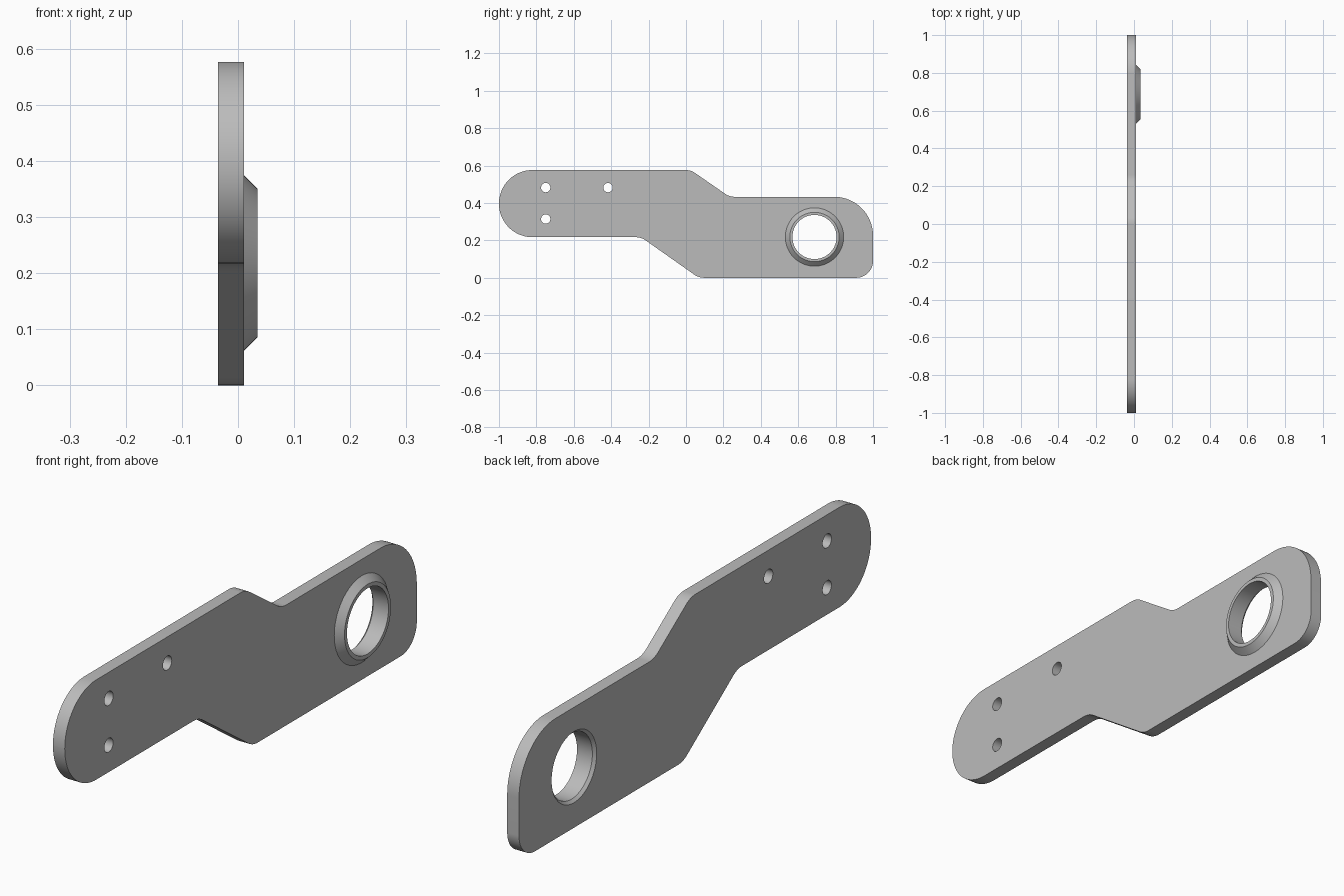
import bpy, bmesh
from math import cos, sin, pi, tan
from mathutils import Vector

cube = bpy.data.objects.get("Cube")
if cube:
    bpy.data.objects.remove(cube, do_unlink=True)

BACK, FACE, TIP = -0.036, 0.011, 0.035   # plate back, plate face, boss rim
BORE = (0.687, 0.218)                    # bore centre (y, z)
BORE_R = 0.118

steel = bpy.data.materials.new("grey_steel")
steel.use_nodes = True
colour = (0.5, 0.5, 0.5, 1)
steel.diffuse_color = colour
steel.node_tree.nodes["Principled BSDF"].inputs["Base Color"].default_value = colour


def make_object(name, bm):
    bmesh.ops.recalc_face_normals(bm, faces=bm.faces)
    mesh = bpy.data.meshes.new(name)
    bm.to_mesh(mesh)
    bm.free()
    mesh.materials.append(steel)
    obj = bpy.data.objects.new(name, mesh)
    bpy.context.collection.objects.link(obj)
    return obj


def rounded(corners):
    """Outline through (y, z, radius) corners, each replaced by an arc."""
    points = []
    count = len(corners)
    for i, (y, z, r) in enumerate(corners):
        p = Vector((y, z))
        a = (Vector(corners[i - 1][:2]) - p).normalized()
        b = (Vector(corners[(i + 1) % count][:2]) - p).normalized()
        half = a.angle(b) / 2
        centre = p + (a + b).normalized() * (r / sin(half))
        start = p + a * (r / tan(half)) - centre
        end = p + b * (r / tan(half)) - centre
        sweep = pi - 2 * half
        steps = max(5, int(sweep / 0.06))
        for k in range(steps + 1):
            t = k / steps
            points.append(centre + (start * sin((1 - t) * sweep)
                                    + end * sin(t * sweep)) / sin(sweep))
    return points


def lathe(name, profile, centre, closed=False, segments=64):
    """Turn an (x, radius) profile about an x-axis through centre."""
    bm = bmesh.new()
    rings = [[bm.verts.new((x, centre[0] + r * cos(2 * pi * k / segments),
                            centre[1] + r * sin(2 * pi * k / segments)))
              for k in range(segments)] for x, r in profile]
    pairs = list(zip(rings, rings[1:]))
    if closed:
        pairs.append((rings[-1], rings[0]))
    else:
        bm.faces.new(rings[0])
        bm.faces.new(rings[-1])
    for a, b in pairs:
        for k in range(segments):
            n = (k + 1) % segments
            bm.faces.new((a[k], a[n], b[n], b[k]))
    return make_object(name, bm)


# Offset arm plate: outline extruded through its thickness
outline = rounded([
    (-1, 0.217, 0.179), (-0.24, 0.217, 0.09), (0.068, 0, 0.09), (1, 0, 0.09),
    (1, 0.433, 0.208), (0.232, 0.433, 0.09), (0.026, 0.576, 0.09),
    (-1, 0.576, 0.179)])
bm = bmesh.new()
face = bm.faces.new([bm.verts.new((BACK, y, z)) for y, z in outline])
extruded = bmesh.ops.extrude_face_region(bm, geom=[face], use_keep_orig=True)
top = [v for v in extruded["geom"] if isinstance(v, bmesh.types.BMVert)]
bmesh.ops.translate(bm, verts=top, vec=(FACE - BACK, 0, 0))
plate = make_object("arm_plate", bm)

# Cutters: three bolt holes and the chamfered main bore
cutters = [lathe("bolt_hole_cutter", [(-0.1, 0.025), (0.1, 0.025)], c, segments=32)
           for c in ((-0.75, 0.482), (-0.75, 0.314), (-0.417, 0.482))]
cutters.append(lathe("bore_cutter", [(-0.1, 0.128), (BACK, 0.128),
                                     (BACK + 0.01, BORE_R), (0.1, BORE_R)], BORE))
bpy.context.view_layer.objects.active = plate
for cutter in cutters:
    cutter.hide_render = True
    cut = plate.modifiers.new("hole", "BOOLEAN")
    cut.operation = "DIFFERENCE"
    cut.solver = "EXACT"
    cut.object = cutter
    bpy.ops.object.modifier_apply(modifier=cut.name)
    bpy.data.objects.remove(cutter, do_unlink=True)

# Tapered boss around the bore
boss = lathe("bore_boss", [(FACE, BORE_R), (FACE, 0.156), (TIP, 0.132),
                           (TIP, BORE_R)], BORE, closed=True)

# Smooth curved walls, keep edges crisp
bpy.ops.object.select_all(action="DESELECT")
for obj in (plate, boss):
    obj.select_set(True)
bpy.ops.object.shade_smooth_by_angle(angle=pi / 6)
